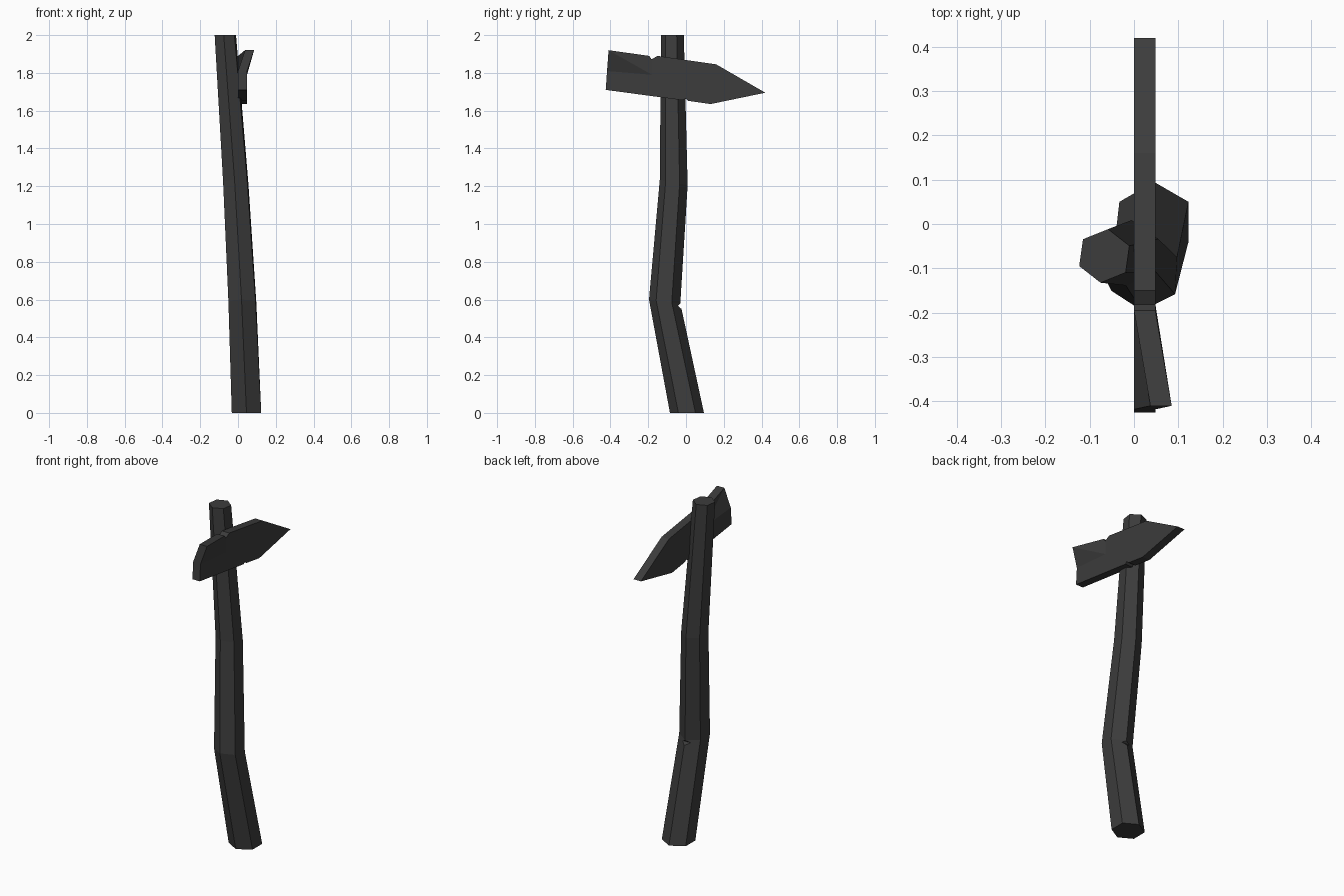
import bpy, bmesh, math

if "Cube" in bpy.data.objects:
    bpy.data.objects.remove(bpy.data.objects["Cube"])

dark = bpy.data.materials.new("dark_wood")
dark.diffuse_color = (0.045, 0.045, 0.045, 1)
dark.use_nodes = True
dark.node_tree.nodes["Principled BSDF"].inputs["Base Color"].default_value = dark.diffuse_color


def make_object(name, bm):
    bmesh.ops.recalc_face_normals(bm, faces=bm.faces)
    mesh = bpy.data.meshes.new(name)
    bm.to_mesh(mesh)
    bm.free()
    mesh.materials.append(dark)
    obj = bpy.data.objects.new(name, mesh)
    bpy.context.collection.objects.link(obj)
    return obj


# Crooked hexagonal post: centre x, y, z, radius, twist in degrees, tilt toward the back
rings = [
    (0.045, 0.005, 0.0, 0.09, 30, 0),
    (0.023, -0.113, 0.59, 0.083, 27, -0.12),
    (-0.012, -0.065, 1.22, 0.074, 25, -0.2),
    (-0.067, -0.072, 2.0, 0.061, 22, 0),
]
bm = bmesh.new()
loops = []
for cx, cy, z, r, twist, tilt in rings:
    loop = []
    for i in range(6):
        a = math.radians(twist + 60 * i)
        dy = r * math.sin(a)
        loop.append(bm.verts.new((cx + r * math.cos(a), cy + dy, z + tilt * dy)))
    loops.append(loop)
for low, high in zip(loops, loops[1:]):
    for i in range(6):
        j = (i + 1) % 6
        bm.faces.new((low[i], low[j], high[j], high[i]))
bm.faces.new(loops[0])
bm.faces.new(loops[-1])
post = make_object("post", bm)

# Small chip at the back of the lower bend
bm = bmesh.new()
bmesh.ops.create_cube(bm, size=1)
chip = make_object("chip_cutter", bm)
chip.scale = (0.12, 0.022, 0.022)
chip.rotation_euler = (math.radians(45), 0, 0)
chip.location = (0.03, -0.026, 0.567)
chip.hide_render = True
chip.hide_viewport = True
cut = post.modifiers.new("chip", 'BOOLEAN')
cut.operation = 'DIFFERENCE'
cut.solver = 'EXACT'
cut.object = chip

# Arrow board: y, z outline with x offset for the bent upper corner
outline = [
    (-0.41, 1.92, 0.037), (-0.195, 1.89, 0), (-0.182, 1.872, 0), (-0.15, 1.89, 0),
    (0.16, 1.845, 0), (0.42, 1.695, 0), (0.13, 1.635, 0), (0.012, 1.652, 0),
    (-0.004, 1.665, 0), (-0.015, 1.655, 0), (-0.425, 1.71, 0), (-0.418, 1.81, 0),
]
inner = (-0.18, 1.79, 0)  # end of the crease
n = len(outline)
panels = [(11, 0, n), (0, 1, 2, n), (11, n, 2, 3, 4, 5, 6, 7, 8, 9, 10)]
bm = bmesh.new()
back, face = [[bm.verts.new((x + side, y, z)) for y, z, x in outline + [inner]]
              for side in (0.0, 0.048)]
for panel in panels:
    bm.faces.new([back[i] for i in panel])
    bm.faces.new([face[i] for i in reversed(panel)])
for i in range(n):
    j = (i + 1) % n
    bm.faces.new((back[i], back[j], face[j], face[i]))
make_object("arrow_board", bm)
